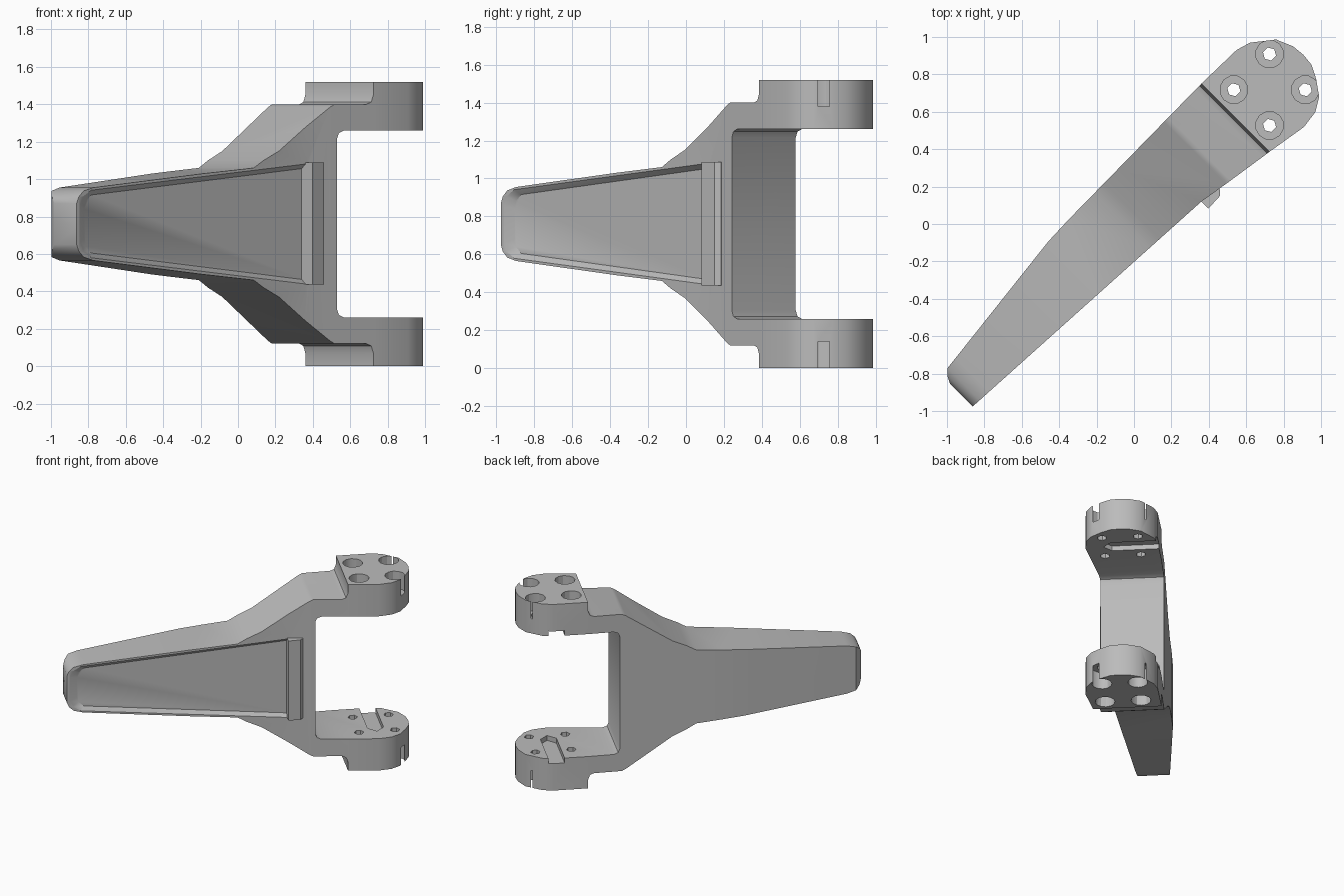
import bpy, bmesh, math
from mathutils import Matrix, Vector

cube = bpy.data.objects.get("Cube")
if cube:
    bpy.data.objects.remove(cube, do_unlink=True)

H = 1.52  # full height; the bracket is mirrored about H / 2

grey = bpy.data.materials.new("plain_grey")
grey.use_nodes = True
grey.diffuse_color = (0.5, 0.5, 0.5, 1)
grey.node_tree.nodes["Principled BSDF"].inputs["Base Color"].default_value = (0.5, 0.5, 0.5, 1)


def loft(name, ring_a, ring_b):
    """Closed solid between two matching rings of 3D points."""
    bm = bmesh.new()
    a = [bm.verts.new(p) for p in ring_a]
    b = [bm.verts.new(p) for p in ring_b]
    bm.faces.new(a)
    bm.faces.new(b)
    for i in range(len(a)):
        j = (i + 1) % len(a)
        bm.faces.new((a[i], a[j], b[j], b[i]))
    bmesh.ops.recalc_face_normals(bm, faces=bm.faces)
    mesh = bpy.data.meshes.new(name)
    bm.to_mesh(mesh)
    bm.free()
    obj = bpy.data.objects.new(name, mesh)
    bpy.context.collection.objects.link(obj)
    mesh.materials.append(grey)
    return obj


def plan_prism(name, pts, lo, hi):
    return loft(name, [(u, v, lo) for u, v in pts], [(u, v, hi) for u, v in pts])


def combine(target, tool, operation):
    mod = target.modifiers.new("bool", 'BOOLEAN')
    mod.object, mod.operation, mod.solver = tool, operation, 'EXACT'
    bpy.context.view_layer.objects.active = target
    bpy.ops.object.modifier_apply(modifier=mod.name)
    bpy.data.objects.remove(tool, do_unlink=True)


def mirrored(half):
    return half + [(u, H - z) for u, z in reversed(half)]


def circle(u, v, r, n):
    return [(u + r * math.cos(math.tau * i / n), v + r * math.sin(math.tau * i / n)) for i in range(n)]


# Side profile: tapered arm, flare, stepped pads and fork opening
profile = mirrored([
    (-1.30, .87), (-1.285, .905), (-1.25, .937), (-1.18, .955), (-.39, 1.03),
    (-.03, 1.06), (.04, 1.10), (.15, 1.15), (.5, 1.385), (.53, 1.4), (.74, 1.4),
    (.77, 1.412), (.785, 1.45), (.785, H), (1.4, H), (1.4, 1.26), (.59, 1.26),
    (.558, 1.247), (.545, 1.215)])
body = loft("bracket_body", [(u, -.5, z) for u, z in profile], [(u, .5, z) for u, z in profile])

# Plan outline: tapered arm with rounded pad end
outline = [
    (-1.30, -.08), (.34, -.17), (.51, -.198), (.79, -.24), (1.01, -.276), (1.11, -.262),
    (1.18, -.22), (1.237, -.14), (1.273, -.07), (1.28, 0), (1.273, .07), (1.235, .16),
    (1.124, .247), (1.046, .27), (.785, .276), (-.23, .264), (-.39, .258), (-1.25, .16),
    (-1.28, .13), (-1.30, .09)]
combine(body, plan_prism("plan_cutter", outline, -.1, H + .1), 'INTERSECT')

# Shallow pocket with drafted walls on the arm's front
def face_v(u):
    return -.17 - .0545 * (u - .34)

rim = mirrored([(-1.285, .86), (-1.26, .91), (-1.2, .945), (.36, 1.086)])
floor = mirrored([(-1.22, .84), (-1.21, .88), (-1.17, .915), (.36, 1.058)])
combine(body, loft("pocket_cutter",
                   [(u, face_v(u) - .004, z) for u, z in rim],
                   [(u, face_v(u) + .028, z) for u, z in floor]), 'DIFFERENCE')

# Bolt holes: wide counterbore outside, narrow hole right through
for du in (-.135, .135):
    for dv in (-.14, .13):
        u, v = 1.02 + du, dv
        combine(body, plan_prism("bolt_cutter", circle(u, v, .036, 6), -.1, H + .1), 'DIFFERENCE')
        for lo, hi in ((-.1, .14), (H - .14, H + .1)):
            combine(body, plan_prism("bore_cutter", circle(u, v, .075, 12), lo, hi), 'DIFFERENCE')

# Pointed grooves on the inner pad faces, open at the back edge
groove = [(.96, .4), (.96, -.08), (1.02, -.14), (1.08, -.08), (1.08, .4)]
for lo, hi in ((.22, .4), (H - .4, H - .22)):
    combine(body, plan_prism("groove_cutter", groove, lo, hi), 'DIFFERENCE')

# Upright ridge closing the wide end of the pocket
ridge = plan_prism("pocket_ridge", [
    (.34, -.13), (.34, -.223), (.43, -.219), (.455, -.195), (.455, -.13)], .437, 1.088)

# Turn the bracket diagonally and shade it
for obj in (body, ridge):
    obj.data.transform(Matrix.Rotation(math.pi / 4, 4, 'Z'))
    bpy.ops.object.select_all(action='DESELECT')
    obj.select_set(True)
    bpy.context.view_layer.objects.active = obj
    bpy.ops.object.shade_smooth_by_angle(angle=math.radians(30))
